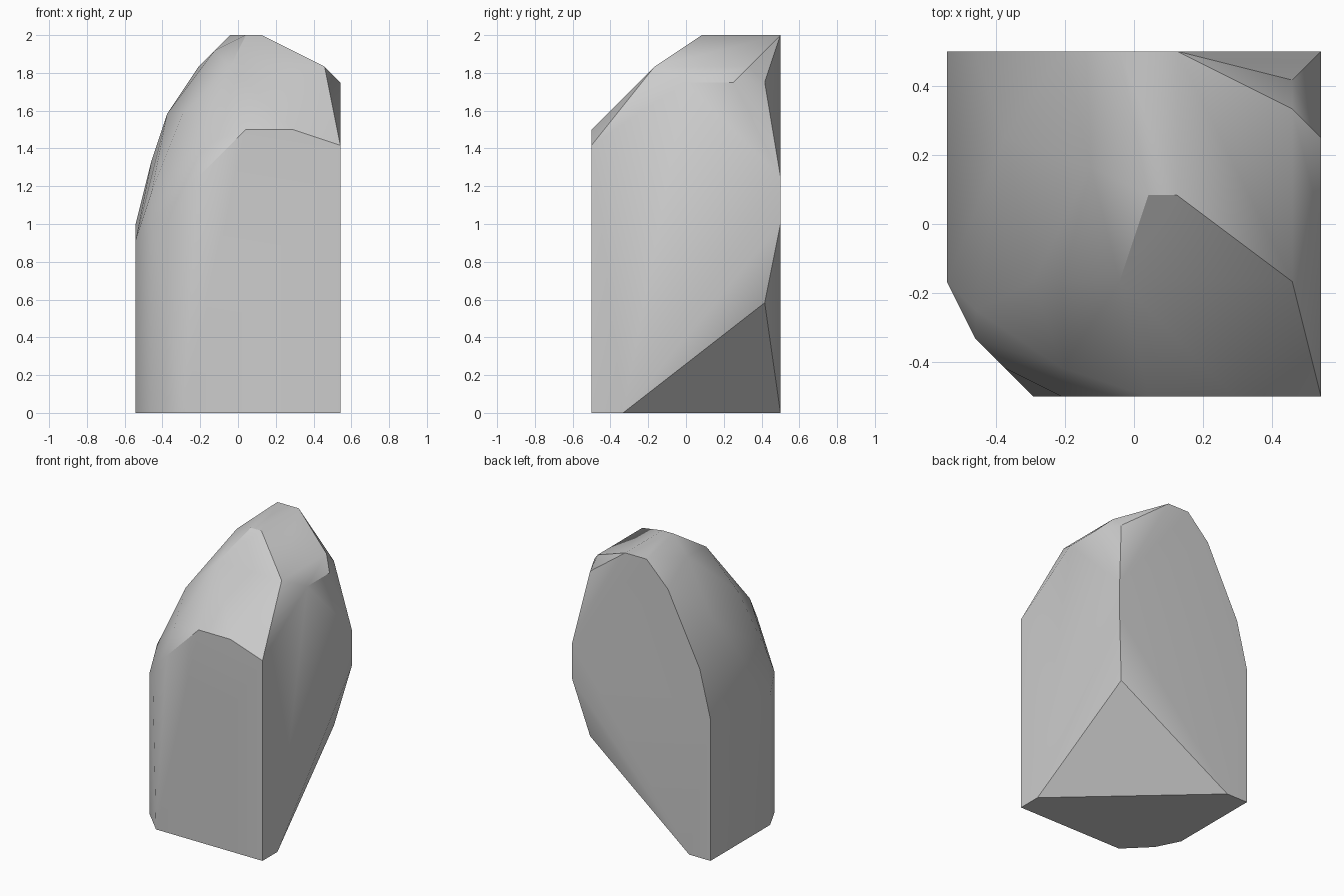
import bpy
import bmesh
import math

# Remove the default cube only
cube = bpy.data.objects.get("Cube")
if cube:
    bpy.data.objects.remove(cube, do_unlink=True)

# The stone is chiselled on a coarse grid: coordinates count grid steps
STEP = 1 / 12
WIDTH, DEPTH = 13, 12

# Flat footprint, (across, back)
footprint = [(13, 0), (13, 2), (2, 12), (0, 12), (0, 4), (1, 2), (3, 0)]
foot = [(across, back, 0) for across, back in footprint]

# Chipped rear corner, from the undercut up to the shoulder
rear_corner = [(12, 11, 7), (13, 12, 12), (13, 12, 15), (12, 11, 21)]

# Shoulder bevel along the steep side
steep_shoulder = [(12, 10, 22), (13, 9, 21), (13, 6, 21), (12, 4, 22), (13, 0, 17)]

# Brow where the front wall turns into the slope
brow = [(10, 0, 18), (7, 0, 18), (4, 0, 15), (4, 1, 17)]

# Rounded shoulder curling up the other side
round_shoulder = [(2, 1, 12), (1, 2, 12), (0, 4, 11), (0, 12, 12),
                  (1, 3, 14), (1, 12, 16), (2, 9, 19), (3, 4, 19),
                  (4, 12, 22), (5, 8, 23), (6, 4, 22)]

# Narrow flat crest
crest = [(6, 12, 24), (8, 12, 24), (7, 7, 24), (8, 7, 24)]


def place(point):
    """Turn grid steps into centred model units."""
    across, back, up = point
    return ((across - WIDTH / 2) * STEP, (back - DEPTH / 2) * STEP, up * STEP)


def build_stone(name, groups, material):
    """Wrap the guide points in a convex shell and shade its soft facets."""
    bm = bmesh.new()
    for group in groups:
        for point in group:
            bm.verts.new(place(point))
    bmesh.ops.convex_hull(bm, input=bm.verts[:])

    # Drop guide points that do not touch the shell
    loose = [v for v in bm.verts if not v.link_faces]
    bmesh.ops.delete(bm, geom=loose, context='VERTS')

    # Merge coplanar triangles into clean facets
    bmesh.ops.dissolve_limit(bm, angle_limit=math.radians(0.5),
                             verts=bm.verts[:], edges=bm.edges[:])
    bmesh.ops.recalc_face_normals(bm, faces=bm.faces[:])

    mesh = bpy.data.meshes.new(name)
    bm.to_mesh(mesh)
    bm.free()
    mesh.materials.append(material)
    stone = bpy.data.objects.new(name, mesh)
    bpy.context.collection.objects.link(stone)

    bpy.ops.object.select_all(action='DESELECT')
    stone.select_set(True)
    bpy.context.view_layer.objects.active = stone
    bpy.ops.object.shade_smooth_by_angle(angle=math.radians(30))
    return stone


# Plain pale grey stone
colour = (0.6, 0.6, 0.6, 1)
grey = bpy.data.materials.new("pale_grey_stone")
grey.use_nodes = True
grey.diffuse_color = colour
grey.node_tree.nodes["Principled BSDF"].inputs["Base Color"].default_value = colour

build_stone("standing_stone",
            [foot, rear_corner, steep_shoulder, brow, round_shoulder, crest],
            grey)
